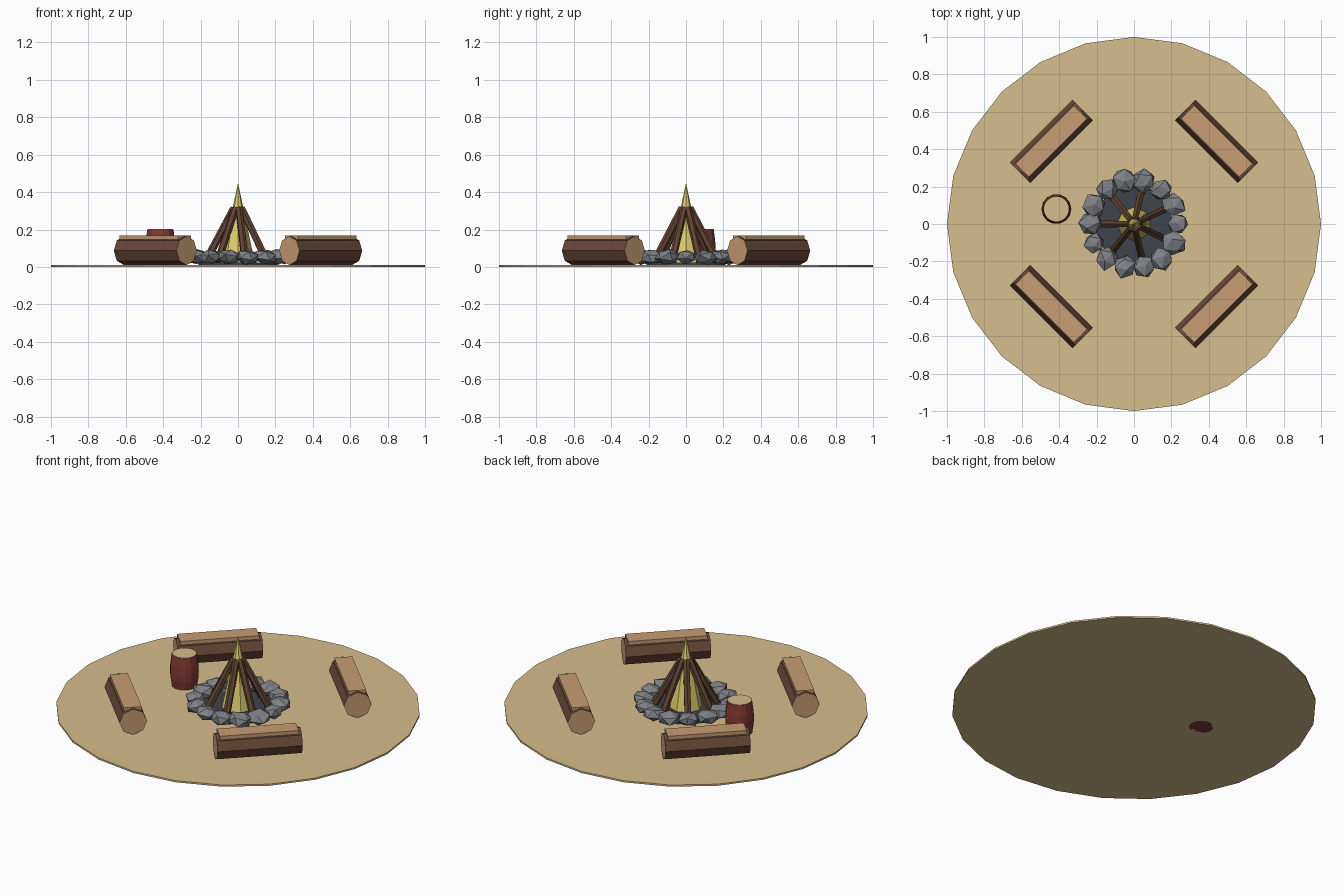
import bpy, bmesh, math, random
from mathutils import Vector, Matrix

random.seed(7)
if "Cube" in bpy.data.objects:
    bpy.data.objects.remove(bpy.data.objects["Cube"])


def material(name, r, g, b):
    lin = [((c / 255 + 0.055) / 1.055) ** 2.4 for c in (r, g, b)] + [1]
    m = bpy.data.materials.new(name)
    m.use_nodes = True
    m.diffuse_color = lin
    m.node_tree.nodes["Principled BSDF"].inputs["Base Color"].default_value = lin
    return m


SAND = material("sand", 214, 190, 141)
BARK = material("bark", 106, 72, 56)
WOOD = material("cut wood", 200, 157, 115)
STICK = material("firewood", 98, 68, 51)
STONE = material("stone", 128, 130, 136)
ASH = material("ash", 62, 68, 76)
FLAME = material("flame", 226, 208, 110)
RED = material("barrel red", 134, 58, 50)


def finish(name, bm, *mats):
    mesh = bpy.data.meshes.new(name)
    bmesh.ops.recalc_face_normals(bm, faces=bm.faces)
    bm.to_mesh(mesh)
    bm.free()
    for m in mats:
        mesh.materials.append(m)
    ob = bpy.data.objects.new(name, mesh)
    bpy.context.collection.objects.link(ob)
    return ob


def rod(name, start, end, r1, r2, sides, *mats):
    """Tapered prism between two points; a second material colours its ends."""
    start, end = Vector(start), Vector(end)
    axis = end - start
    bm = bmesh.new()
    bmesh.ops.create_cone(bm, cap_ends=True, segments=sides, radius1=r1,
                          radius2=r2, depth=axis.length)
    for f in bm.faces:
        f.material_index = int(len(mats) > 1 and abs(f.normal.z) > 0.9)
    turn = axis.to_track_quat('Z', 'Y').to_matrix().to_4x4()
    bm.transform(Matrix.Translation((start + end) / 2) @ turn)
    return finish(name, bm, *mats)


# Round sandy ground
rod("ground", (0, 0, 0), (0, 0, 0.01), 1, 1, 24, SAND)

# Four log benches, each with a flat seat plank
for i, (sx, sy) in enumerate([(1, 1), (-1, 1), (-1, -1), (1, -1)]):
    mid = Vector((sx * 0.442, sy * 0.442, 0.087))
    along = Vector((-sy, sx, 0)).normalized()
    rod(f"bench_log_{i + 1}", mid - along * 0.237, mid + along * 0.237,
        0.077, 0.077, 8, BARK, WOOD)
    bm = bmesh.new()
    bmesh.ops.create_cube(bm, size=1)
    bm.transform(Matrix.Translation((mid.x, mid.y, 0.157))
                 @ Matrix.Rotation(math.atan2(along.y, along.x), 4, 'Z')
                 @ Matrix.Diagonal((0.44, 0.1, 0.022, 1)))
    finish(f"bench_seat_{i + 1}", bm, WOOD)

# Ash bed
rod("ash_bed", (0, 0, 0.01), (0, 0, 0.024), 0.21, 0.21, 16, ASH)

# Ring of rough stones
for i in range(14):
    a = math.tau * i / 14
    bm = bmesh.new()
    bmesh.ops.create_icosphere(bm, subdivisions=1, radius=0.067)
    for v in bm.verts:
        v.co *= random.uniform(0.9, 1.15)
    spin = Matrix.Rotation(random.uniform(0, math.tau), 4, 'Z')
    tilt = Matrix.Rotation(random.uniform(0, math.tau), 4, 'X')
    size = random.uniform(0.88, 1.02)
    bm.transform(Matrix.Translation((0.235 * math.cos(a), 0.235 * math.sin(a), 0.054))
                 @ Matrix.Diagonal((size, size, 0.6, 1)) @ spin @ tilt)
    finish(f"ring_stone_{i + 1}", bm, STONE)

# Leaning firewood
for i in range(7):
    a = math.pi + math.tau * i / 7
    out = Vector((math.cos(a), math.sin(a), 0))
    rod(f"fire_stick_{i + 1}", out * 0.175 + Vector((0, 0, 0.024)),
        out * 0.022 + Vector((0, 0, 0.315)), 0.021, 0.019, 6, STICK)

# Flame
rod("flame", (0, 0, 0.024), (0, 0, 0.45), 0.09, 0, 8, FLAME)

# Bulging barrel with a pale lid
bm = bmesh.new()
profile = [(0.068, 0), (0.078, 0.06), (0.08, 0.1), (0.078, 0.14), (0.07, 0.2)]
rings = [[bm.verts.new((r * math.cos(math.tau * k / 14),
                        r * math.sin(math.tau * k / 14), z)) for k in range(14)]
         for r, z in profile]
for low, high in zip(rings, rings[1:]):
    for k in range(14):
        n = (k + 1) % 14
        bm.faces.new((low[k], low[n], high[n], high[k]))
bm.faces.new(rings[0])
bm.faces.new(rings[-1])
barrel = finish("barrel", bm, RED)
barrel.location = (-0.415, 0.08, 0)
rod("barrel_lid", (-0.415, 0.08, 0.195), (-0.415, 0.08, 0.203), 0.067, 0.067, 14, SAND)
